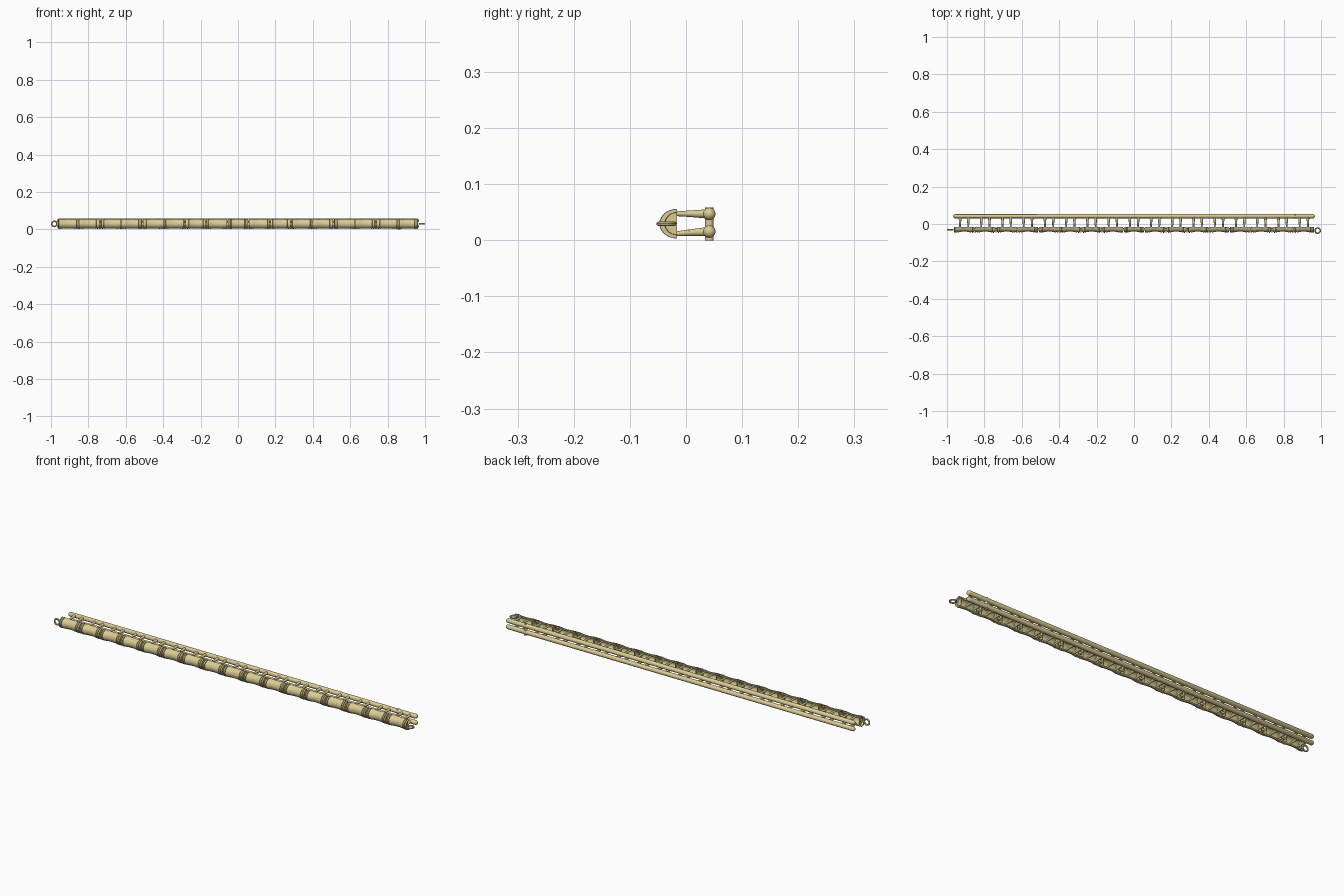
import bpy, bmesh, math
from mathutils import Vector, Matrix

if "Cube" in bpy.data.objects:
    bpy.data.objects.remove(bpy.data.objects["Cube"])

ZC, YB = 0.0295, -0.016          # bracelet centre height, open back plane
PITCH, COUNT = 0.1135, 17
gold = bpy.data.materials.new("gold")
gold.diffuse_color = (0.70, 0.60, 0.29, 1)
gold.use_nodes = True
gold.node_tree.nodes["Principled BSDF"].inputs["Base Color"].default_value = gold.diffuse_color


def finish(name, bm):
    bmesh.ops.recalc_face_normals(bm, faces=bm.faces)
    me = bpy.data.meshes.new(name)
    bm.to_mesh(me)
    bm.free()
    me.materials.append(gold)
    ob = bpy.data.objects.new(name, me)
    bpy.context.collection.objects.link(ob)
    bpy.ops.object.select_all(action='DESELECT')
    ob.select_set(True)
    bpy.context.view_layer.objects.active = ob
    bpy.ops.object.shade_smooth_by_angle(angle=math.radians(35))
    return ob


def rod(bm, a, b, r1, r2, seg=12):
    a, b = Vector(a), Vector(b)
    m = Matrix.Translation((a + b) / 2) @ (b - a).to_track_quat('Z', 'Y').to_matrix().to_4x4()
    bmesh.ops.create_cone(bm, cap_ends=True, segments=seg, radius1=r1, radius2=r2,
                          depth=(b - a).length, matrix=m)


def box(bm, c, s):
    bmesh.ops.create_cube(bm, size=1, matrix=Matrix.Translation(c) @ Matrix.Diagonal((*s, 1)))


def arc(x, depth, half, n=14):
    """D-shaped section, domed towards the front."""
    return [(x, YB - depth * math.cos(t), ZC + half * math.sin(t))
            for t in [math.pi * (i / n - 0.5) for i in range(n + 1)]]


def dplate(bm, x, w, depth, half):
    f = bm.faces.new([bm.verts.new(p) for p in arc(x - w / 2, depth, half)])
    ext = bmesh.ops.extrude_face_region(bm, geom=[f])
    bmesh.ops.translate(bm, vec=(w, 0, 0),
                        verts=[v for v in ext['geom'] if isinstance(v, bmesh.types.BMVert)])


# one link: waisted hollow barrel with ridged ends
bm = bmesh.new()
half_prof = [(0.0, 0.0245, 0.0245), (0.012, 0.0250, 0.0247), (0.024, 0.0268, 0.0253),
             (0.036, 0.0300, 0.0262), (0.037, 0.0270, 0.0240), (0.041, 0.0270, 0.0240),
             (0.0415, 0.0315, 0.0265), (0.0455, 0.0315, 0.0265), (0.046, 0.0270, 0.0240),
             (0.050, 0.0270, 0.0240), (0.0505, 0.0305, 0.0262), (0.0545, 0.0305, 0.0262)]
prof = [(-x, d, h) for x, d, h in half_prof[:0:-1]] + half_prof
rows = [[bm.verts.new(p) for p in arc(*s)] for s in prof]
L = prof[-1][0]
for x, d, h in ((L, 0.022, 0.020), (0.03, 0.020, 0.019), (0, 0.0185, 0.0185),
                (-0.03, 0.020, 0.019), (-L, 0.022, 0.020)):
    rows.append([bm.verts.new(p) for p in arc(x, d, h)])
n = len(rows)
for i in range(n):
    r, s = rows[i], rows[(i + 1) % n]
    for j in range(len(r) - 1):
        bm.faces.new((r[j], s[j], s[j + 1], r[j + 1]))
# back rims close both long edges of the shell
for e in (0, -1):
    k = len(prof)
    inner = [r[e] for r in rows[k:]]
    bm.faces.new([r[e] for r in rows[:k]] + inner)
# inner end walls
for sx in (-1, 1):
    dplate(bm, sx * 0.043, 0.004, 0.024, 0.022)
link = finish("link_01", bm)
link.location.x = -PITCH * (COUNT - 1) / 2
for i in range(1, COUNT):
    ob = link.copy()
    ob.name = f"link_{i + 1:02d}"
    ob.location.x += PITCH * i
    bpy.context.collection.objects.link(ob)

# hinges between links
bm = bmesh.new()
for i in range(COUNT - 1):
    x = (i - COUNT / 2 + 1) * PITCH
    box(bm, (x, YB - 0.012, ZC), (0.026, 0.014, 0.010))
    rod(bm, (x, YB - 0.012, ZC - 0.019), (x, YB - 0.012, ZC + 0.019), 0.005, 0.005, 10)
finish("hinges", bm)

# end rings: one faces the front, the other lies flat
for name, x, y, rot in (("left_ring", -0.982, -0.030, (math.pi / 2, 0, 0)),
                        ("right_ring", 0.982, -0.035, (0, 0, 0))):
    bpy.ops.mesh.primitive_torus_add(major_radius=0.014, minor_radius=0.004, major_segments=24,
                                     minor_segments=8, location=(x, y, ZC), rotation=rot)
    ob = bpy.context.object
    ob.name = name
    ob.data.materials.append(gold)
    bpy.ops.object.shade_smooth_by_angle()

# casting rods with round ends
RY, RZ, RR = 0.0415, (0.0155, 0.047), 0.0112
for name, z in zip(("lower_rod", "upper_rod"), RZ):
    bm = bmesh.new()
    bmesh.ops.create_uvsphere(bm, u_segments=16, v_segments=12, radius=RR)
    e = 0.967 - RR
    for v in bm.verts:
        v.co.x, v.co.z = v.co.z, -v.co.x
    # split the sphere at its equator and stretch it into a capsule
    for v in bm.verts:
        if v.co.x > 1e-5:
            v.co.x += e
        elif v.co.x < -1e-5:
            v.co.x -= e
        else:
            v.co.x = e
    bmesh.ops.translate(bm, verts=bm.verts, vec=(0, RY, z))
    finish(name, bm)

# tapered pins joining rods and links
bm = bmesh.new()
for i in range(COUNT):
    for dx in (-0.022, 0.022):
        x = (i - (COUNT - 1) / 2) * PITCH + dx
        for zr, zl in ((RZ[0], 0.0115), (RZ[1], 0.0475)):
            rod(bm, (x, RY, zr), (x, 0.006, (zr + zl) / 2), 0.0085, 0.0056)
            rod(bm, (x, 0.006, (zr + zl) / 2), (x, YB - 0.002, zl), 0.0056, 0.0044)
finish("casting_pins", bm)

# cross pin tying both rods together
bm = bmesh.new()
rod(bm, (0.86, RY, 0.0), (0.86, RY, 0.058), 0.0075, 0.0075)
finish("cross_pin", bm)
